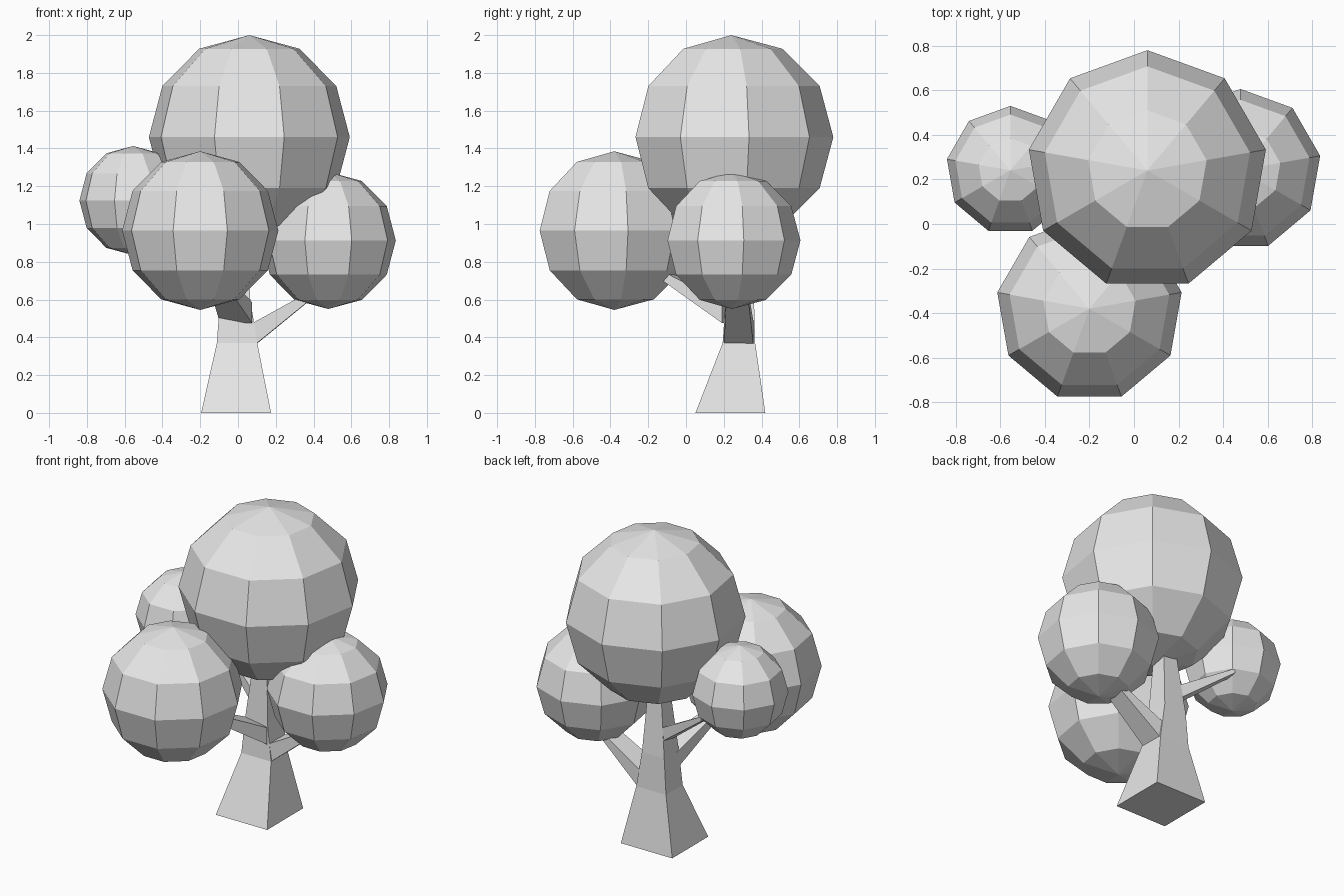
import bpy
import bmesh
from mathutils import Vector

cube = bpy.data.objects.get("Cube")
if cube:
    bpy.data.objects.remove(cube, do_unlink=True)

# One flat colour for the whole tree
grey = bpy.data.materials.new("plain_grey")
grey.use_nodes = True
GREY = (0.8, 0.8, 0.8, 1.0)
grey.diffuse_color = GREY
for node in grey.node_tree.nodes:
    if node.type == 'BSDF_PRINCIPLED':
        node.inputs["Base Color"].default_value = GREY


def finish(name, bm):
    bmesh.ops.recalc_face_normals(bm, faces=bm.faces[:])
    mesh = bpy.data.meshes.new(name)
    bm.to_mesh(mesh)
    bm.free()
    mesh.materials.append(grey)
    obj = bpy.data.objects.new(name, mesh)
    bpy.context.collection.objects.link(obj)
    return obj


def loft(name, sections):
    """Skin four-sided sections, each given as (centre, half side, half up)."""
    bm = bmesh.new()
    rings = []
    for centre, side, up in sections:
        rings.append([bm.verts.new(centre + side * a + up * b)
                      for a, b in ((-1, -1), (1, -1), (1, 1), (-1, 1))])
    for low, high in zip(rings, rings[1:]):
        for i in range(4):
            j = (i + 1) % 4
            bm.faces.new((low[i], low[j], high[j], high[i]))
    bm.faces.new(rings[0][::-1])
    bm.faces.new(rings[-1])
    return finish(name, bm)


def branch(name, root, tip, root_size, tip_size):
    """Tapered limb; sizes are (width, height) of upright sections."""
    root, tip = Vector(root), Vector(tip)
    run = tip - root
    side = Vector((-run.y, run.x, 0)).normalized()
    up = Vector((0, 0, 1))
    loft(name, [(p, side * w / 2, up * h / 2)
                for p, (w, h) in ((root, root_size), (tip, tip_size))])


def foliage(name, centre, radius):
    """Faceted ball with nine sides."""
    bm = bmesh.new()
    bmesh.ops.create_uvsphere(bm, u_segments=9, v_segments=6, radius=radius)
    finish(name, bm).location = centre


# Trunk: flared foot, then a slow taper up into the crown
trunk = [(-0.01, 0.235, 0, 0.185, 0.185),
         (-0.005, 0.28, 0.37, 0.107, 0.086),
         (-0.015, 0.285, 0.6, 0.08, 0.075),
         (0.0, 0.28, 1.08, 0.04, 0.04)]
loft("trunk", [(Vector((x, y, z)), Vector((hx, 0, 0)), Vector((0, hy, 0)))
               for x, y, z, hx, hy in trunk])

# Branches
branch("left_branch", (0.06, 0.28, 0.4), (0.44, 0.27, 0.66), (0.16, 0.13), (0.11, 0.03))
branch("front_branch", (-0.01, 0.22, 0.53), (-0.14, -0.17, 0.76), (0.18, 0.11), (0.07, 0.04))
branch("right_branch", (-0.02, 0.28, 0.7), (-0.42, 0.41, 0.97), (0.1, 0.1), (0.05, 0.03))

# Foliage
foliage("top_foliage", (0.06, 0.24, 1.46), 0.54)
foliage("front_foliage", (-0.2, -0.38, 0.965), 0.42)
foliage("left_foliage", (0.478, 0.243, 0.913), 0.363)
foliage("right_foliage", (-0.555, 0.241, 1.124), 0.289)
